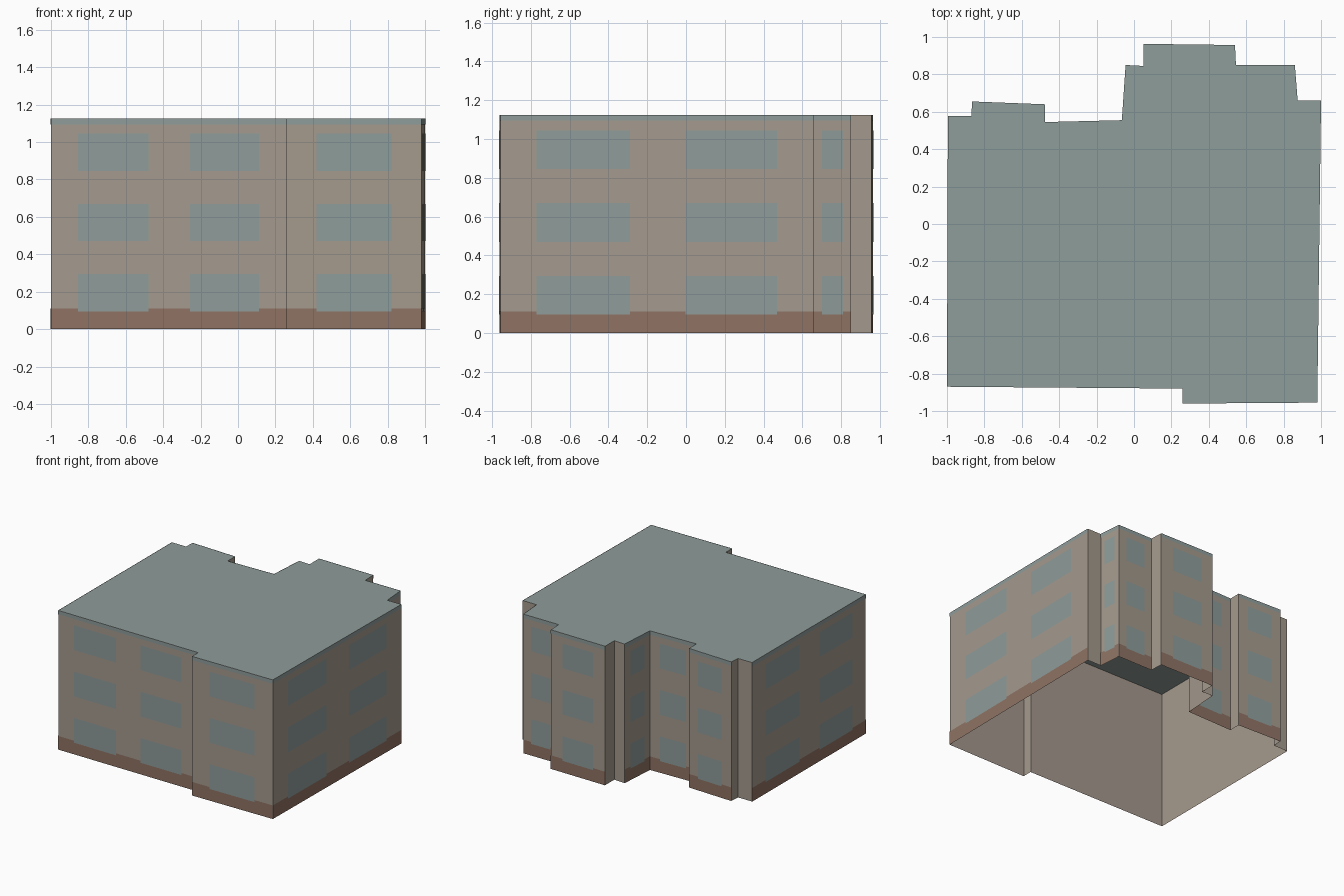
import bpy
import bmesh
from mathutils import Vector

if "Cube" in bpy.data.objects:
    bpy.data.objects.remove(bpy.data.objects["Cube"], do_unlink=True)

HEIGHT = 1.125
BASE_TOP = 0.11
BAND_BOTTOM = 1.095
WINDOW_ROWS = [(0.095, 0.295), (0.47, 0.67), (0.845, 1.045)]

# Building outline, counter-clockwise from the front corner at -x
OUTLINE = [Vector(p) for p in [
    (-1, -0.87), (0.26, -0.88), (0.26, -0.96), (0.98, -0.955),
    (1, 0.66), (0.875, 0.66), (0.86, 0.85), (0.545, 0.85),
    (0.54, 0.957), (0.05, 0.963), (0.05, 0.845), (-0.045, 0.85),
    (-0.065, 0.555), (-0.475, 0.545), (-0.475, 0.64), (-0.865, 0.655),
    (-0.87, 0.577), (-0.995, 0.577)]]


def make_material(name, color):
    mat = bpy.data.materials.new(name)
    mat.use_nodes = True
    mat.diffuse_color = (*color, 1)
    mat.node_tree.nodes["Principled BSDF"].inputs["Base Color"].default_value = (*color, 1)
    return mat


beige = make_material("beige plaster", (0.376, 0.323, 0.270))
teal = make_material("grey teal", (0.275, 0.337, 0.327))
brown = make_material("brown plinth", (0.275, 0.171, 0.127))


def make_object(name, bm, *materials):
    mesh = bpy.data.meshes.new(name)
    bm.to_mesh(mesh)
    bm.free()
    for mat in materials:
        mesh.materials.append(mat)
    obj = bpy.data.objects.new(name, mesh)
    bpy.context.collection.objects.link(obj)
    return obj


def add_panel(bm, a, b, span, low, high, offset):
    """Upright quad on the wall from a to b, just proud of its surface."""
    along = b - a
    out = Vector((along.y, -along.x)).normalized() * offset
    p, q = (a + along * t + out for t in span)
    corners = [(p, low), (q, low), (q, high), (p, high)]
    bm.faces.new([bm.verts.new((c.x, c.y, z)) for c, z in corners])


walls = list(zip(OUTLINE, OUTLINE[1:] + OUTLINE[:1]))

# Hollow shell: plain walls and a flat roof, open underneath
shell = bmesh.new()
bottom = [shell.verts.new((p.x, p.y, 0)) for p in OUTLINE]
top = [shell.verts.new((p.x, p.y, HEIGHT)) for p in OUTLINE]
for i in range(len(OUTLINE)):
    j = (i + 1) % len(OUTLINE)
    shell.faces.new((bottom[i], bottom[j], top[j], top[i]))
shell.faces.new(top).material_index = 1
make_object("walls_and_roof", shell, beige, teal)

# Plinth, roof band and windows on every wall but the short returns
plinth, band, windows = bmesh.new(), bmesh.new(), bmesh.new()
for a, b in walls:
    length = (b - a).length
    if length < 0.15:
        continue
    add_panel(plinth, a, b, (0, 1), 0, BASE_TOP, 0.002)
    add_panel(band, a, b, (0, 1), BAND_BOTTOM, HEIGHT, 0.002)
    columns = [(0.115, 0.413), (0.59, 0.882)] if length > 1 else [(0.22, 0.78)]
    for span in columns:
        for low, high in WINDOW_ROWS:
            add_panel(windows, a, b, span, low, high, 0.004)
make_object("plinth", plinth, brown)
make_object("roof_band", band, teal)
make_object("windows", windows, teal)
